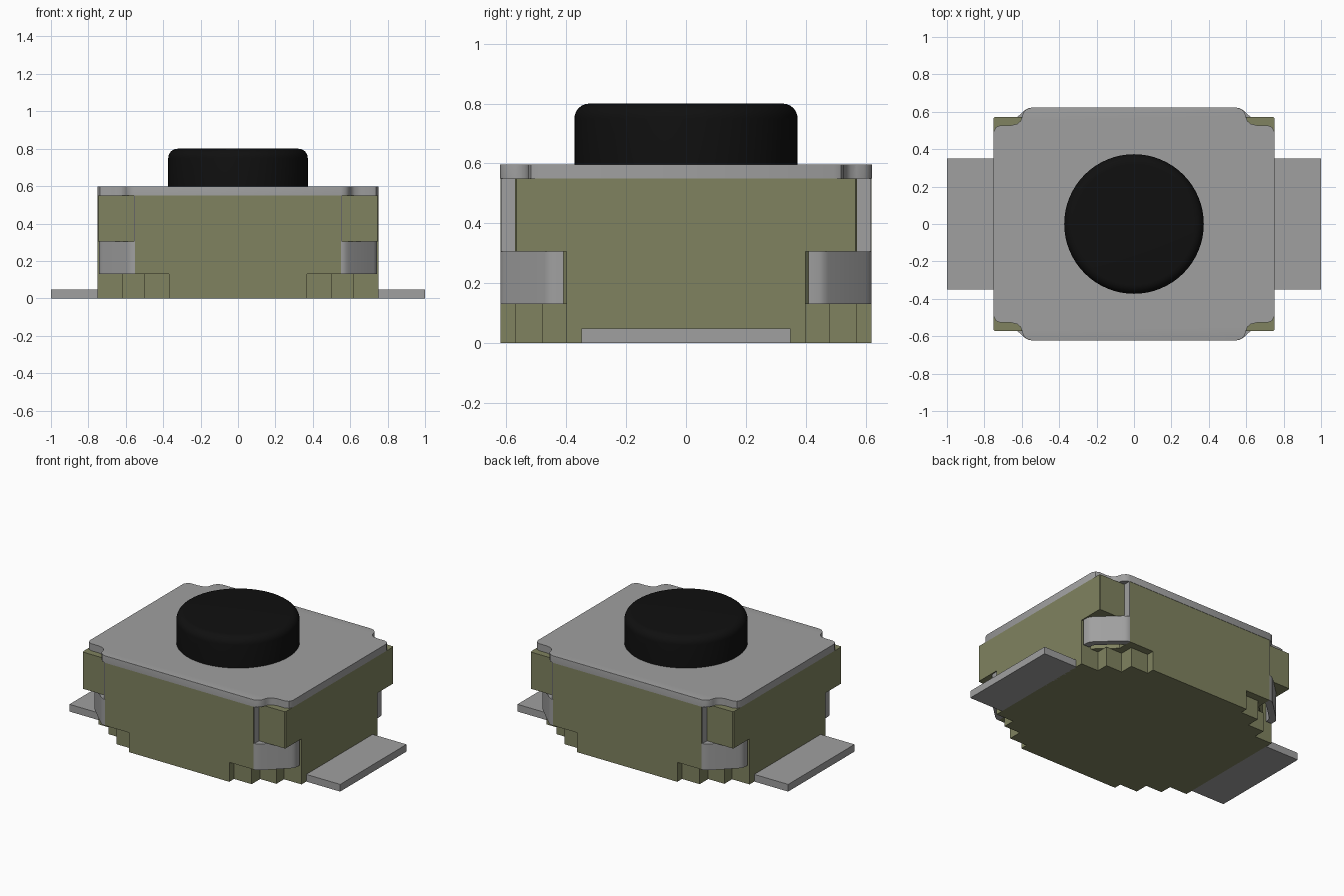
import bpy
import bmesh
import math

cube = bpy.data.objects.get("Cube")
if cube:
    bpy.data.objects.remove(cube)


def material(name, rgb):
    m = bpy.data.materials.new(name)
    m.use_nodes = True
    col = (*rgb, 1.0)
    m.diffuse_color = col
    m.node_tree.nodes["Principled BSDF"].inputs["Base Color"].default_value = col
    return m


OLIVE = material("olive plastic", (0.215, 0.225, 0.115))
METAL = material("grey metal", (0.35, 0.35, 0.35))
BLACK = material("black plastic", (0.005, 0.005, 0.005))


def finish(name, bm, mat, smooth=False):
    bmesh.ops.recalc_face_normals(bm, faces=bm.faces)
    me = bpy.data.meshes.new(name)
    bm.to_mesh(me)
    bm.free()
    me.materials.append(mat)
    ob = bpy.data.objects.new(name, me)
    bpy.context.collection.objects.link(ob)
    if smooth:
        bpy.ops.object.select_all(action="DESELECT")
        ob.select_set(True)
        bpy.context.view_layer.objects.active = ob
        bpy.ops.object.shade_smooth_by_angle(angle=math.radians(35))
    return ob


def add_prism(bm, pts, z0, z1):
    """Extrude a plan outline from z0 to z1."""
    face = bm.faces.new([bm.verts.new((x, y, z0)) for x, y in pts])
    res = bmesh.ops.extrude_face_region(bm, geom=[face])
    top = [v for v in res["geom"] if isinstance(v, bmesh.types.BMVert)]
    bmesh.ops.translate(bm, verts=top, vec=(0, 0, z1 - z0))
    bm.faces.ensure_lookup_table()
    if face.is_valid is False or not any(
            all(abs(v.co.z - z0) < 1e-6 for v in f.verts) for f in bm.faces):
        bm.faces.new([v for v in bm.verts if abs(v.co.z - z0) < 1e-6])


def four_way(q):
    """Complete a quarter outline by symmetry in x and y."""
    return (q + [(x, -y) for x, y in reversed(q)]
            + [(-x, -y) for x, y in q] + [(-x, y) for x, y in reversed(q)])


def prism(name, pts, z0, z1, mat, smooth=False):
    bm = bmesh.new()
    add_prism(bm, pts, z0, z1)
    return finish(name, bm, mat, smooth)


def box(x0, x1, y0, y1):
    return [(x0, y0), (x1, y0), (x1, y1), (x0, y1)]


# Housing: stepped foot, notched middle, upper block with set-back corners
prism("housing_foot", four_way([(.37, .62), (.37, .57), (.5, .57), (.5, .48),
      (.62, .48), (.62, .40), (.75, .40)]), 0, .13, OLIVE)
prism("housing_middle", four_way([(.55, .62), (.55, .52), (.68, .40), (.75, .40)]),
      .13, .305, OLIVE)
prism("housing_upper", four_way([(.55, .62), (.55, .572), (.745, .572), (.75, .567)]),
      .305, .55, OLIVE)

# Sheet cover with rounded notches at the corners and rolled front and back edges
bm = bmesh.new()
add_prism(bm, four_way([(.55, .622), (.575, .613), (.592, .595), (.6, .57), (.607, .55),
          (.625, .535), (.66, .527), (.715, .527), (.738, .518), (.75, .495)]),
          .55, .597)
rim = [e for e in bm.edges if all(v.co.z > .59 and abs(v.co.y) > .565 for v in e.verts)
       and e.verts[0].co.y * e.verts[1].co.y > 0]
bmesh.ops.bevel(bm, geom=rim, offset=.04, offset_type="OFFSET", segments=4,
                profile=.5, affect="EDGES", clamp_overlap=True)
finish("cover", bm, METAL, True)

# Corner clips: strap edge down from the cover, then a strip bent round the corner
outer = [(.55, .62), (.565, .619), (.58, .611), (.594, .6), (.725, .475),
         (.736, .462), (.742, .445), (.743, .41)]
inner = [(.70, .41), (.697, .435), (.69, .45), (.57, .565), (.55, .575)]
for sx, side in ((1, "left"), (-1, "right")):
    for sy, end in ((1, "back"), (-1, "front")):
        def flip(pts):
            return [(sx * x, sy * y) for x, y in pts]
        prism(f"clip_{end}_{side}", flip(outer + inner), .13, .305, METAL, True)
        prism(f"clip_strap_{end}_{side}", flip(box(.545, .556, .56, .619)),
              .30, .55, METAL)
    # Flat solder tab
    prism(f"tab_{side}", [(sx * x, y) for x, y in box(.74, 1.0, -.35, .35)],
          0, .048, METAL)

# Round push button turned from a profile with a rounded rim
R, TOP, FILLET, N = .373, .8, .05, 64
arc = [(R - FILLET + FILLET * math.cos(a), TOP - FILLET + FILLET * math.sin(a))
       for a in (math.radians(15 * i) for i in range(7))]
bm = bmesh.new()
rings = [[bm.verts.new((r * math.cos(math.tau * i / N), r * math.sin(math.tau * i / N), z))
          for i in range(N)] for r, z in [(R, .58)] + arc]
for a, b in zip(rings, rings[1:]):
    for i in range(N):
        j = (i + 1) % N
        bm.faces.new((a[i], a[j], b[j], b[i]))
bm.faces.new(rings[-1])
bm.faces.new(rings[0][::-1])
finish("button", bm, BLACK, True)
